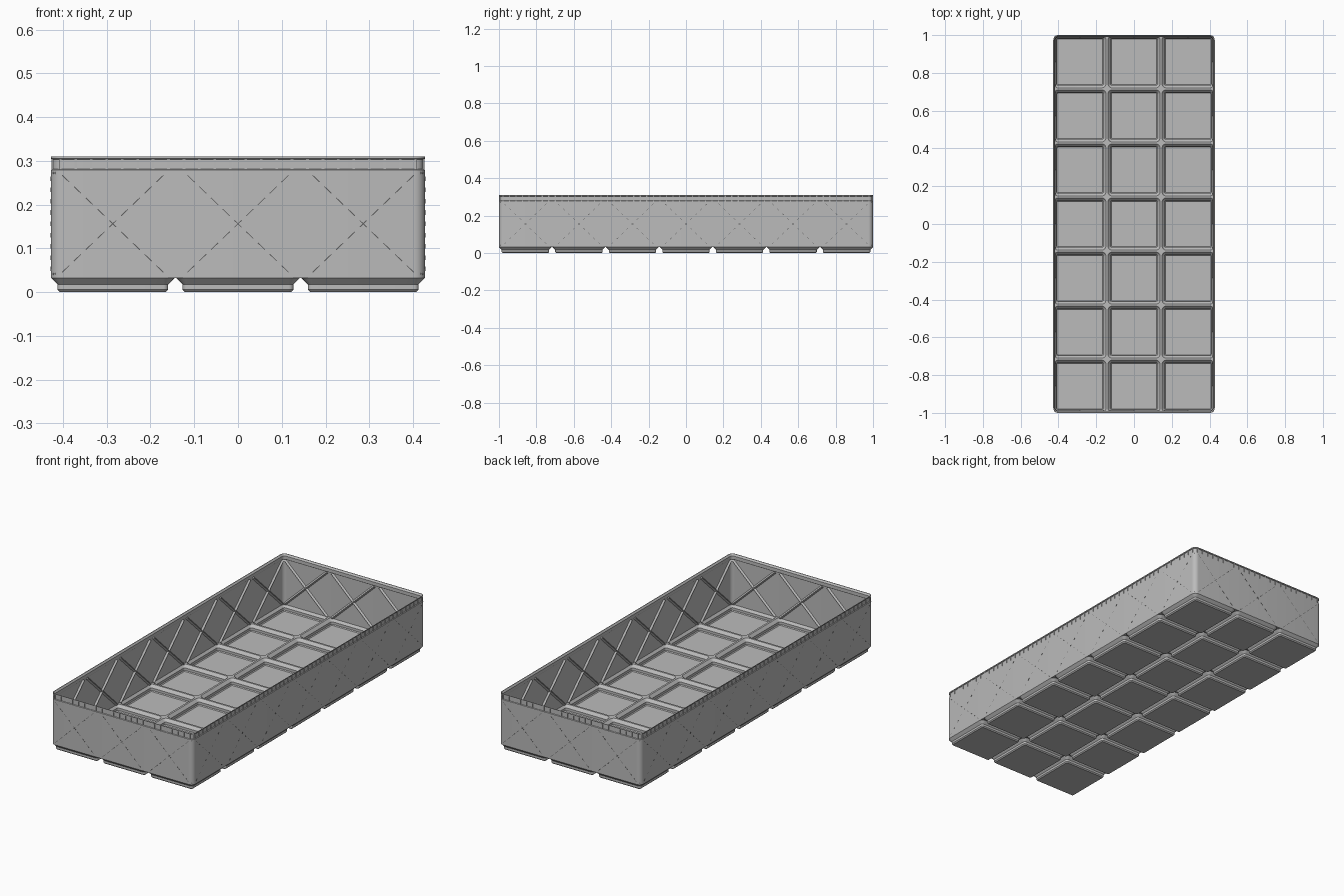
import bpy, bmesh, math
from mathutils import Vector

if "Cube" in bpy.data.objects:
    bpy.data.objects.remove(bpy.data.objects["Cube"])

PITCH, FOOT = 0.2862, 0.1414           # cell spacing, half width of one foot
NX, NY = 3, 7
HX, HY = 0.4276, 1.0                   # half width and half length of the box
R = 0.0256                             # outer corner radius


def material(name, v):
    m = bpy.data.materials.new(name)
    m.diffuse_color = (v, v, v, 1)
    m.use_nodes = True
    m.node_tree.nodes["Principled BSDF"].inputs["Base Color"].default_value = m.diffuse_color
    return m


GREY = material("grey plastic", 0.5)
DARK = material("dark slit grey", 0.12)


def ring(bm, x0, x1, y0, y1, radii, z, n=6):
    """Rounded rectangle, counter-clockwise from the +x +y corner."""
    corners = [(x1, y1, -1, -1), (x0, y1, 1, -1), (x0, y0, 1, 1), (x1, y0, -1, 1)]
    verts = []
    for k, ((x, y, sx, sy), r) in enumerate(zip(corners, radii)):
        for i in range(n + 1):
            a = math.pi / 2 * (k + i / n)
            verts.append(bm.verts.new((x + sx * r + r * math.cos(a),
                                       y + sy * r + r * math.sin(a), z)))
    return verts


def bridge(bm, a, b):
    n = len(a)
    for i in range(n):
        j = (i + 1) % n
        bm.faces.new((a[i], a[j], b[j], b[i]))


def finish(bm, name, mat, recalc=False):
    bmesh.ops.remove_doubles(bm, verts=bm.verts, dist=1e-5)
    if recalc:
        bmesh.ops.recalc_face_normals(bm, faces=bm.faces)
    me = bpy.data.meshes.new(name)
    bm.to_mesh(me)
    bm.free()
    me.materials.append(mat)
    ob = bpy.data.objects.new(name, me)
    bpy.context.collection.objects.link(ob)
    bpy.ops.object.select_all(action='DESELECT')
    ob.select_set(True)
    bpy.context.view_layer.objects.active = ob
    bpy.ops.object.shade_smooth_by_angle(angle=math.radians(30))
    return ob


# Stepped hollow feet with the web between them
OUTER = [(0.0201, 0), (0.0147, 0.0055), (0.0147, 0.0177), (0, 0.0324)]
INNER = [(0.0035, 0.0368), (0.017, 0.022), (0.017, 0.0085), (0.021, 0.004)]
bm = bmesh.new()
for ix in range(NX):
    for iy in range(NY):
        cx, cy = (ix - (NX - 1) / 2) * PITCH, (iy - (NY - 1) / 2) * PITCH

        def foot_ring(inset, z):
            h = FOOT - inset
            r = max(R - inset, 0.005)
            return ring(bm, cx - h, cx + h, cy - h, cy + h, [r] * 4, z)

        def web_ring(z):
            left, right = ix == 0, ix == NX - 1
            front, back = iy == 0, iy == NY - 1
            half = lambda edge: FOOT if edge else PITCH / 2
            radii = [R if a and b else 0 for a, b in
                     ((right, back), (left, back), (left, front), (right, front))]
            return ring(bm, cx - half(left), cx + half(right),
                        cy - half(front), cy + half(back), radii, z)

        lower = [foot_ring(*p) for p in OUTER] + [web_ring(0.0324)]
        upper = [web_ring(0.0368)] + [foot_ring(*p) for p in INNER]
        for shell in (lower, upper):
            for a, b in zip(shell, shell[1:]):
                bridge(bm, a, b)
        bm.faces.new(lower[0][::-1])
        bm.faces.new(upper[-1])
finish(bm, "feet_and_floor", GREY)

# Wall with recessed band and stacking lip: (inset, height)
WALL = [(0, 0.0324), (0, 0.279), (0.004, 0.281), (0.004, 0.303), (0, 0.305),
        (0, 0.31), (0.003, 0.31), (0.010, 0.301), (0.010, 0.285),
        (0.006, 0.279), (0.006, 0.0324)]
bm = bmesh.new()
rings = [ring(bm, -HX + i, HX - i, -HY + i, HY - i, [R - i] * 4, z) for i, z in WALL]
for a, b in zip(rings, rings[1:] + rings[:1]):
    bridge(bm, a, b)
finish(bm, "wall", GREY)

# Each side: outward direction, distance to the wall, half length, cells
SIDES = [(Vector((0, -1, 0)), HY, HX, NX), (Vector((0, 1, 0)), HY, HX, NX),
         (Vector((1, 0, 0)), HX, HY, NY), (Vector((-1, 0, 0)), HX, HY, NY)]


def bar(bm, side, p, q, section):
    """Prism on a wall from p to q (along, up); section is (across, outward)."""
    out, dist = side[0], side[1]
    along, up = Vector((-out.y, out.x, 0)), Vector((0, 0, 1))
    p, q = Vector(p), Vector(q)
    d = (q - p).normalized()
    across = Vector((-d.y, d.x))
    ends = []
    for e in (p, q):
        pts = []
        for w, o in section:
            c = e + across * w
            pts.append(bm.verts.new(along * c.x + up * c.y + out * (dist + o)))
        ends.append(pts)
    bridge(bm, *ends)
    bm.faces.new(ends[0][::-1])
    bm.faces.new(ends[1])


def diagonals(side, half_w, half_h, mid):
    for k in range(side[3]):
        u = (k - (side[3] - 1) / 2) * PITCH
        for s in (-1, 1):
            yield (u - half_w, mid - s * half_h), (u + half_w, mid + s * half_h)


def box_section(w, lo, hi):
    return [(-w, lo), (w, lo), (w, hi), (-w, hi)]


ribs, slits, ticks = bmesh.new(), bmesh.new(), bmesh.new()
for side in SIDES:
    # crossed ridges inside
    for p, q in diagonals(side, 0.128, 0.121, 0.157):
        bar(ribs, side, p, q, [(-0.008, -0.005), (0.008, -0.005), (0, -0.015)])
    # dashed crossed slits outside
    share = 0.6 if side[3] == NX else 0.35
    for p, q in diagonals(side, 0.121, 0.116, 0.156):
        p, q = Vector(p), Vector(q)
        n = 9
        for i in range(n):
            a = (i + 0.5 - share / 2) / n
            b = (i + 0.5 + share / 2) / n
            bar(slits, side, p.lerp(q, a), p.lerp(q, b),
                box_section(0.001, -0.002, 0.0004))
    # small upright ribs in the band under the lip
    span = side[2] - R + 0.004
    n = round(2 * span / 0.035)
    for i in range(n + 1):
        u = -span + 2 * span * i / n
        bar(ticks, side, (u, 0.2795), (u, 0.3045), box_section(0.003, -0.005, -0.0008))
finish(ribs, "inner_cross_ribs", GREY, True)
finish(slits, "outer_slit_dashes", DARK, True)
finish(ticks, "band_ribs", GREY, True)
